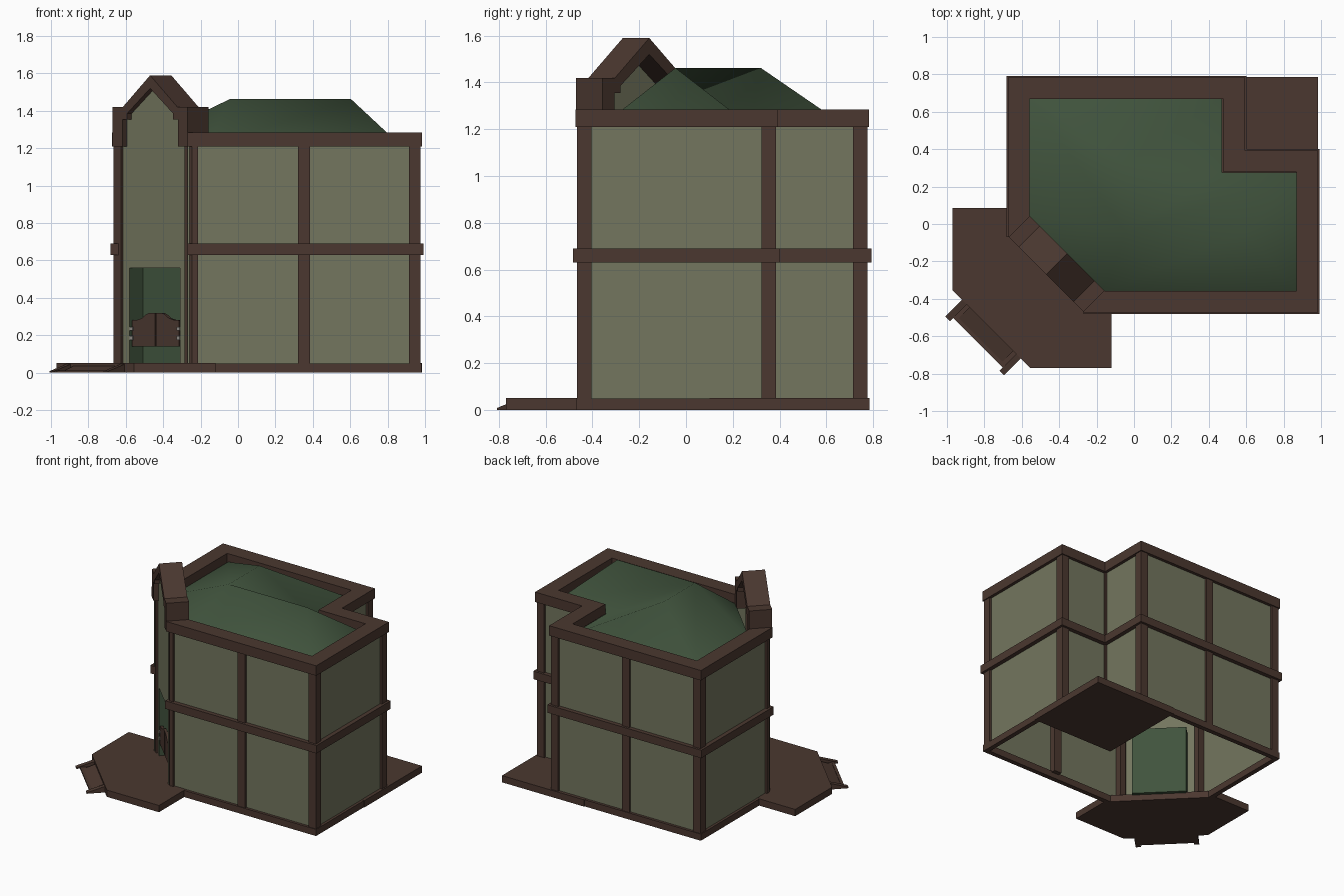
import bpy, bmesh, math
from mathutils import Vector, Matrix

if "Cube" in bpy.data.objects:
    bpy.data.objects.remove(bpy.data.objects["Cube"])


def material(name, col):
    m = bpy.data.materials.new(name)
    m.diffuse_color = (*col, 1)
    m.use_nodes = True
    m.node_tree.nodes["Principled BSDF"].inputs["Base Color"].default_value = m.diffuse_color
    return m


WALL = material("olive plaster", (0.172, 0.182, 0.112))
WOOD = material("dark brown timber", (0.070, 0.039, 0.029))
GREEN = material("dark green", (0.052, 0.088, 0.047))
METAL = material("pale metal", (0.30, 0.28, 0.26))

# local frame of the diagonal entrance: x along the wall, y inward, z up
ENTRY = Matrix.Translation((-0.47, -0.27, 0)) @ Matrix.Rotation(math.radians(-45), 4, 'Z')
WORLD = Matrix()


def make(name, verts, faces, mat, frame=WORLD, fix=True):
    bm = bmesh.new()
    vs = [bm.verts.new(frame @ Vector(v)) for v in verts]
    for f in faces:
        bm.faces.new([vs[i] for i in f])
    if fix:
        bmesh.ops.recalc_face_normals(bm, faces=bm.faces)
    me = bpy.data.meshes.new(name)
    bm.to_mesh(me)
    bm.free()
    me.materials.append(mat)
    ob = bpy.data.objects.new(name, me)
    bpy.context.collection.objects.link(ob)
    return ob


def prism(name, poly, vec, mat, frame=WORLD):
    n = len(poly)
    vs = [Vector(p) for p in poly]
    vs += [v + Vector(vec) for v in vs]
    fs = [range(n), range(2 * n - 1, n - 1, -1)]
    fs += [(i, (i + 1) % n, (i + 1) % n + n, i + n) for i in range(n)]
    return make(name, vs, fs, mat, frame)


def slab(name, pts, z0, z1, mat):
    return prism(name, [(x, y, z0) for x, y in pts], (0, 0, z1 - z0), mat)


def box(name, x0, x1, y0, y1, z0, z1, mat, frame=WORLD):
    return prism(name, [(x0, y0, z0), (x1, y0, z0), (x1, y1, z0), (x0, y1, z0)],
                 (0, 0, z1 - z0), mat, frame)


def offset(pts, d, closed=False):
    """Offset a counter-clockwise path inward by d with mitred corners."""
    out, n = [], len(pts)
    for i in range(n):
        p = Vector(pts[i])
        dirs = []
        if closed or i > 0:
            dirs.append((p - Vector(pts[i - 1])).normalized())
        if closed or i < n - 1:
            dirs.append((Vector(pts[(i + 1) % n]) - p).normalized())
        ns = [Vector((-t.y, t.x)) for t in dirs]
        m = sum(ns, Vector((0, 0))).normalized()
        out.append(p + m * (d / m.dot(ns[0])))
    return out


def beam(name, pts, d0, d1, z0, z1, mat, closed=False):
    """Rectangular beam following the path."""
    a, b = offset(pts, d0, closed), offset(pts, d1, closed)
    verts, faces, n = [], [], len(pts)
    for p, q in zip(a, b):
        verts += [(p.x, p.y, z0), (p.x, p.y, z1), (q.x, q.y, z1), (q.x, q.y, z0)]
    for i in range(n if closed else n - 1):
        j = (i + 1) % n
        for k in range(4):
            l = (k + 1) % 4
            faces.append((4 * i + k, 4 * j + k, 4 * j + l, 4 * i + l))
    if not closed:
        faces += [(0, 1, 2, 3), tuple(4 * n - 4 + k for k in (3, 2, 1, 0))]
    return make(name, verts, faces, mat)


# building outline, from the right end of the entrance round to its left end
PATH = [(-0.27, -0.47), (0.98, -0.47), (0.98, 0.39), (0.59, 0.39),
        (0.59, 0.78), (-0.67, 0.78), (-0.67, -0.07)]

# base, middle and top beams
beam("base_beam", PATH, 0, 0.035, 0, 0.05, WOOD, closed=True)
beam("middle_beam", PATH, -0.012, 0.04, 0.63, 0.69, WOOD)
beam("top_beam", PATH, -0.003, 0.112, 1.21, 1.285, WOOD)

# wall sheets
wp = offset(PATH, 0.02)
n = len(wp)
make("walls", [(p.x, p.y, 0.02) for p in wp] + [(p.x, p.y, 1.25) for p in wp],
     [(i, i + 1, i + 1 + n, i + n) for i in range(n - 1)], WALL, fix=False)

# upright posts: lower corner of each square plan
W = 0.062
for i, (x, y) in enumerate([(0.322, -0.465), (0.975 - W, -0.465), (0.975 - W, 0.385 - W),
                            (0.585 - W, 0.385 - W), (0.585 - W, 0.775 - W),
                            (-0.07, 0.775 - W), (-0.665, 0.775 - W)]):
    box("post_%d" % i, x, x + W, y, y + W, 0.04, 1.22, WOOD)

# entrance corner posts, mirrored across the diagonal
corner = [(-0.285, -0.425), (-0.245, -0.465), (-0.215, -0.465), (-0.215, -0.40), (-0.26, -0.40)]
slab("entrance_post_right", corner, 0.04, 1.22, WOOD)
slab("entrance_post_left", [(y - 0.2, x + 0.2) for x, y in corner], 0.04, 1.22, WOOD)

# porch and rear corner slab
slab("porch", [(-0.97, 0.085), (-0.97, -0.355), (-0.555, -0.77), (-0.12, -0.77),
               (-0.12, -0.465), (-0.67, 0.085)], 0, 0.051, WOOD)
box("rear_corner_slab", 0.30, 0.985, 0.10, 0.785, 0, 0.051, WOOD)

# hipped roof
eaves = [(-0.56, 0.045), (-0.16, -0.36), (0.87, -0.36), (0.87, 0.275),
         (0.47, 0.275), (0.47, 0.68), (-0.56, 0.68)]
ridge = [(0.605, -0.045), (-0.045, -0.045), (-0.045, 0.32)]
roof = make("roof", [(x, y, 1.215) for x, y in eaves] + [(x, y, 1.462) for x, y in ridge],
            [(1, 2, 7, 8), (2, 3, 7), (3, 4, 8, 7), (4, 5, 9, 8), (5, 6, 9),
             (6, 0, 8, 9), (0, 1, 8)], GREEN, fix=False)
for p in roof.data.polygons:
    p.use_smooth = True

# gable frame over the entrance
half = [(0.283, 1.21), (0.283, 1.42), (0.207, 1.42), (0, 1.59)]
inner = [(0, 1.52), (0.175, 1.385), (0.175, 1.355), (0.21, 1.355), (0.21, 1.21)]
prof = half + [(-u, z) for u, z in half[-2::-1]]
prof += [(-u, z) for u, z in inner[::-1]] + inner[1:]
prism("gable_frame", [(u, 0, z) for u, z in prof], (0, 0.16, 0), WOOD, ENTRY)

# entrance wall with doorway cut out
front = [(0.19, 0.03), (0.25, 0.03), (0.25, 1.39), (0, 1.55), (-0.25, 1.39), (-0.25, 0.03),
         (-0.19, 0.03), (-0.19, 0.56), (0.19, 0.56)]
make("entrance_wall", [(u, 0.035, z) for u, z in front], [range(9)], WALL, ENTRY, fix=False)

# recessed doorway, open at the front
c = [(u, y, z) for u in (-0.19, 0.19) for y in (0.035, 0.135) for z in (0.045, 0.56)]
make("doorway", c, [(0, 1, 3, 2), (4, 6, 7, 5), (2, 3, 7, 6), (1, 5, 7, 3), (0, 2, 6, 4)],
     GREEN, ENTRY, fix=False)

# swing doors with hinges
leaf = [(0.003, 0.14), (0.178, 0.14), (0.178, 0.28), (0.135, 0.283), (0.10, 0.292),
        (0.07, 0.312), (0.045, 0.32), (0.003, 0.32)]
for s, side in ((1, "right"), (-1, "left")):
    prism("swing_door_" + side, [(s * u, 0.04, z) for u, z in leaf], (0, 0.02, 0), WOOD, ENTRY)
    for z in (0.185, 0.235):
        a, b = sorted((s * 0.166, s * 0.19))
        box("hinge_" + side, a, b, 0.034, 0.062, z - 0.01, z + 0.01, METAL, ENTRY)

# entrance ramp with side strips
prism("ramp", [(-0.165, -0.40, 0), (-0.165, -0.40, 0.04), (-0.165, -0.50, 0.006), (-0.165, -0.50, 0)],
      (0.33, 0, 0), WOOD, ENTRY)
for u in (-0.222, 0.187):
    prism("ramp_strip", [(u, -0.405, 0), (u, -0.405, 0.048), (u, -0.54, 0.008), (u, -0.54, 0)],
          (0.035, 0, 0), WOOD, ENTRY)
box("ramp_lip", -0.19, 0.19, -0.515, -0.495, 0, 0.012, WOOD, ENTRY)
for u in (-0.19, 0.163):
    box("ramp_edge", u, u + 0.027, -0.50, -0.40, 0, 0.01, WOOD, ENTRY)
